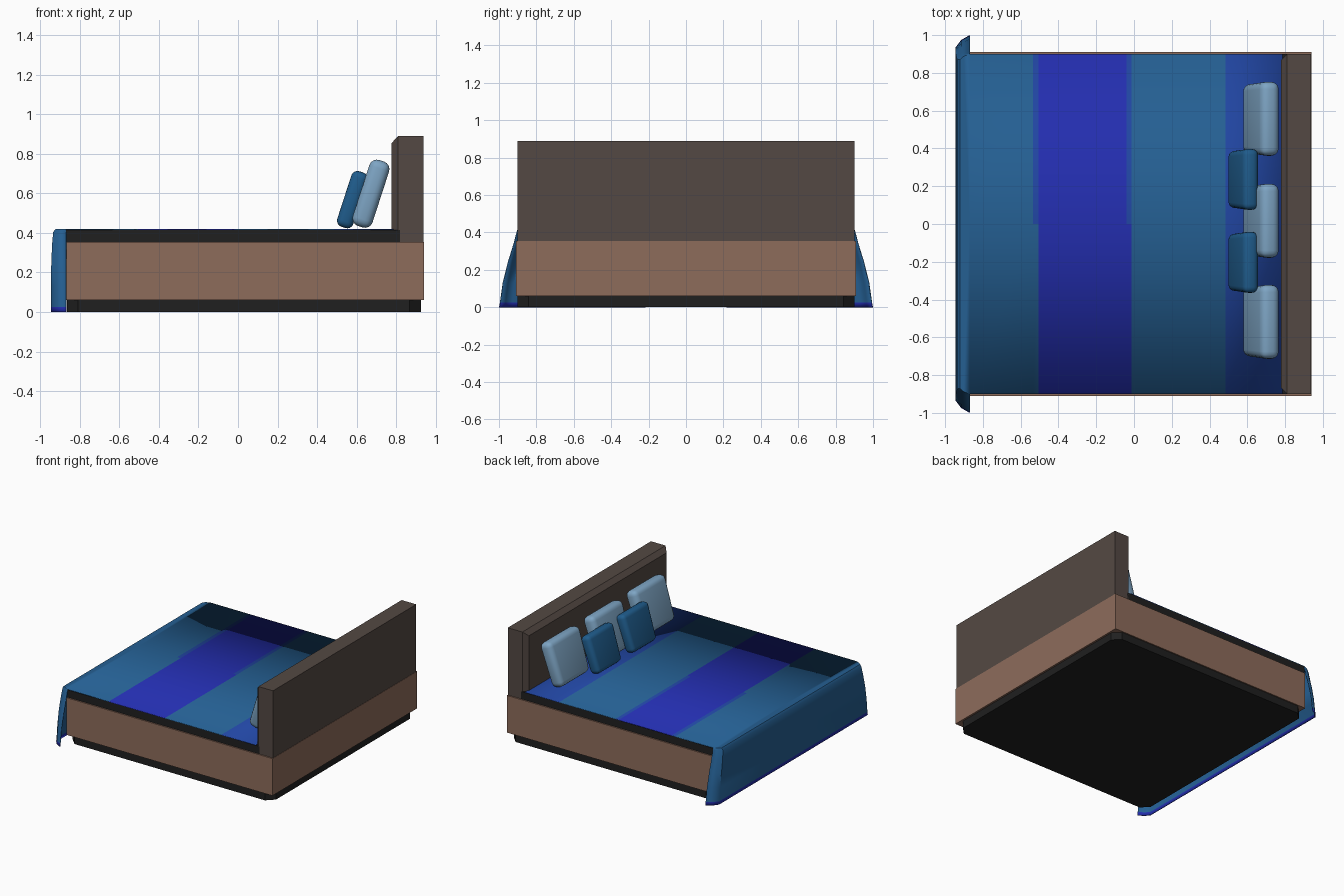
import bpy, bmesh, math
from mathutils import Matrix, Vector

if "Cube" in bpy.data.objects:
    bpy.data.objects.remove(bpy.data.objects["Cube"])


def mat(name, r, g, b):
    m = bpy.data.materials.new(name)
    m.diffuse_color = (r, g, b, 1)
    m.use_nodes = True
    m.node_tree.nodes["Principled BSDF"].inputs["Base Color"].default_value = m.diffuse_color
    return m


brown = mat("frame_brown", 0.27, 0.15, 0.105)
dark = mat("headboard_brown", 0.088, 0.066, 0.056)
black = mat("black", 0.014, 0.014, 0.014)
teal = mat("teal_blue", 0.018, 0.115, 0.29)
indigo = mat("indigo", 0.017, 0.027, 0.43)
royal = mat("royal_blue", 0.015, 0.06, 0.36)
pale = mat("pale_blue", 0.21, 0.38, 0.56)
cushion_blue = mat("cushion_blue", 0.014, 0.11, 0.27)


def finish(name, bm, *mats):
    me = bpy.data.meshes.new(name)
    bm.to_mesh(me)
    bm.free()
    ob = bpy.data.objects.new(name, me)
    bpy.context.collection.objects.link(ob)
    for m in mats:
        me.materials.append(m)
    return ob


def smooth(ob, deg):
    bpy.ops.object.select_all(action='DESELECT')
    ob.select_set(True)
    bpy.context.view_layer.objects.active = ob
    bpy.ops.object.shade_smooth_by_angle(angle=math.radians(deg))


def box_bm(x0, x1, y0, y1, z0, z1):
    bm = bmesh.new()
    bmesh.ops.create_cube(bm, size=1)
    for v in bm.verts:
        v.co = ((x0 + x1) / 2 + v.co.x * (x1 - x0),
                (y0 + y1) / 2 + v.co.y * (y1 - y0),
                (z0 + z1) / 2 + v.co.z * (z1 - z0))
    return bm


# plinth with clipped corners
bm = box_bm(-0.865, 0.925, -0.9, 0.9, 0, 0.07)
up = [e for e in bm.edges if abs((e.verts[0].co - e.verts[1].co).z) > 0.01]
bmesh.ops.bevel(bm, geom=up, offset=0.057, segments=1, affect='EDGES')
finish("plinth", bm, black)

# bed frame and mattress
finish("bed_frame", box_bm(-0.87, 0.94, -0.91, 0.91, 0.06, 0.355), brown)
finish("mattress", box_bm(-0.87, 0.82, -0.9, 0.9, 0.35, 0.415), black)

# headboard: front face drawn in to leave a chamfer on sides and top
bm = box_bm(0.81, 0.938, -0.9, 0.9, 0.355, 0.89)
front = next(f for f in bm.faces if f.normal.x < -0.9)
new = bmesh.ops.extrude_face_region(bm, geom=[front])["geom"]
bmesh.ops.delete(bm, geom=[front], context='FACES_ONLY')
for v in [g for g in new if isinstance(g, bmesh.types.BMVert)]:
    v.co.x = 0.777
    v.co.y *= 0.865 / 0.9
    if v.co.z > 0.5:
        v.co.z = 0.855
bmesh.ops.recalc_face_normals(bm, faces=bm.faces)
finish("headboard", bm, dark)

# bedspread: striped top sheet plus flared drape at the foot
TEAL, INDIGO, ROYAL = 0, 1, 2
bm = bmesh.new()
xs = [-0.87, -0.535, -0.505, -0.04, -0.012, 0.485, 0.785]
cols_left = [TEAL, ROYAL, INDIGO, ROYAL, TEAL, ROYAL]
cols_right = [TEAL, TEAL, INDIGO, INDIGO, TEAL, ROYAL]
for y0, y1, cols in ((-0.9, 0, cols_right), (0, 0.9, cols_left)):
    for x0, x1, c in zip(xs, xs[1:], cols):
        f = bm.faces.new([bm.verts.new((x, y, 0.42)) for x, y in
                          ((x0, y0), (x1, y0), (x1, y1), (x0, y1))])
        f.material_index = c

# drape rows: height, foot x, half width, corner cut
rows = [(0.42, -0.922, 0.90, 0.03), (0.405, -0.934, 0.905, 0.035),
        (0.34, -0.94, 0.922, 0.04), (0.24, -0.944, 0.953, 0.05),
        (0.13, -0.945, 0.98, 0.06), (0.025, -0.945, 0.995, 0.065),
        (0.0, -0.945, 1.0, 0.065)]
rings = []
for z, xf, w, c in rows:
    half = [(-0.87, w), (xf + 0.4 * (-0.87 - xf), w - 0.4 * c), (xf, w - c)]
    pts = half + [(xf, 0)] + [(x, -y) for x, y in reversed(half)]
    rings.append([bm.verts.new((x, y, z)) for x, y in pts])
bm.faces.new(rings[0] + [bm.verts.new((-0.87, 0, 0.42))])
for k, (a, b) in enumerate(zip(rings, rings[1:])):
    for i in range(len(a) - 1):
        f = bm.faces.new((a[i], b[i], b[i + 1], a[i + 1]))
        f.material_index = INDIGO if k == len(rows) - 2 else TEAL
bmesh.ops.remove_doubles(bm, verts=bm.verts, dist=0.0005)
bmesh.ops.recalc_face_normals(bm, faces=bm.faces)
if max(bm.faces, key=lambda f: f.calc_center_median().x).normal.z < 0:
    bmesh.ops.reverse_faces(bm, faces=bm.faces)
spread = finish("bedspread", bm, teal, indigo, royal)
sol = spread.modifiers.new("cloth_thickness", 'SOLIDIFY')
sol.thickness = 0.006
sol.offset = -1
smooth(spread, 40)


# pillows: soft boxes leaning back towards the headboard
def pillow(name, x, y, z, thick, width, height, lean, m):
    bm = box_bm(-thick / 2, thick / 2, -width / 2, width / 2,
                -height / 2, height / 2)
    bmesh.ops.bevel(bm, geom=bm.edges[:], offset=thick * 0.38, segments=4,
                    profile=0.5, affect='EDGES')
    for v in bm.verts:
        v.co.y *= 0.96 + 0.04 * (v.co.z * 2 / height)
    bm.transform(Matrix.Translation(Vector((x, y, z)))
                 @ Matrix.Rotation(math.radians(lean), 4, 'Y'))
    smooth(finish(name, bm, m), 50)


for i, y in enumerate((0.557, 0.017, -0.518)):
    pillow(f"pillow_{i + 1}", 0.672, y, 0.598, 0.105, 0.395, 0.35, 18, pale)
for i, y in enumerate((0.236, -0.203)):
    pillow(f"cushion_{i + 1}", 0.578, y, 0.568, 0.085, 0.325, 0.295, 18,
           cushion_blue)
